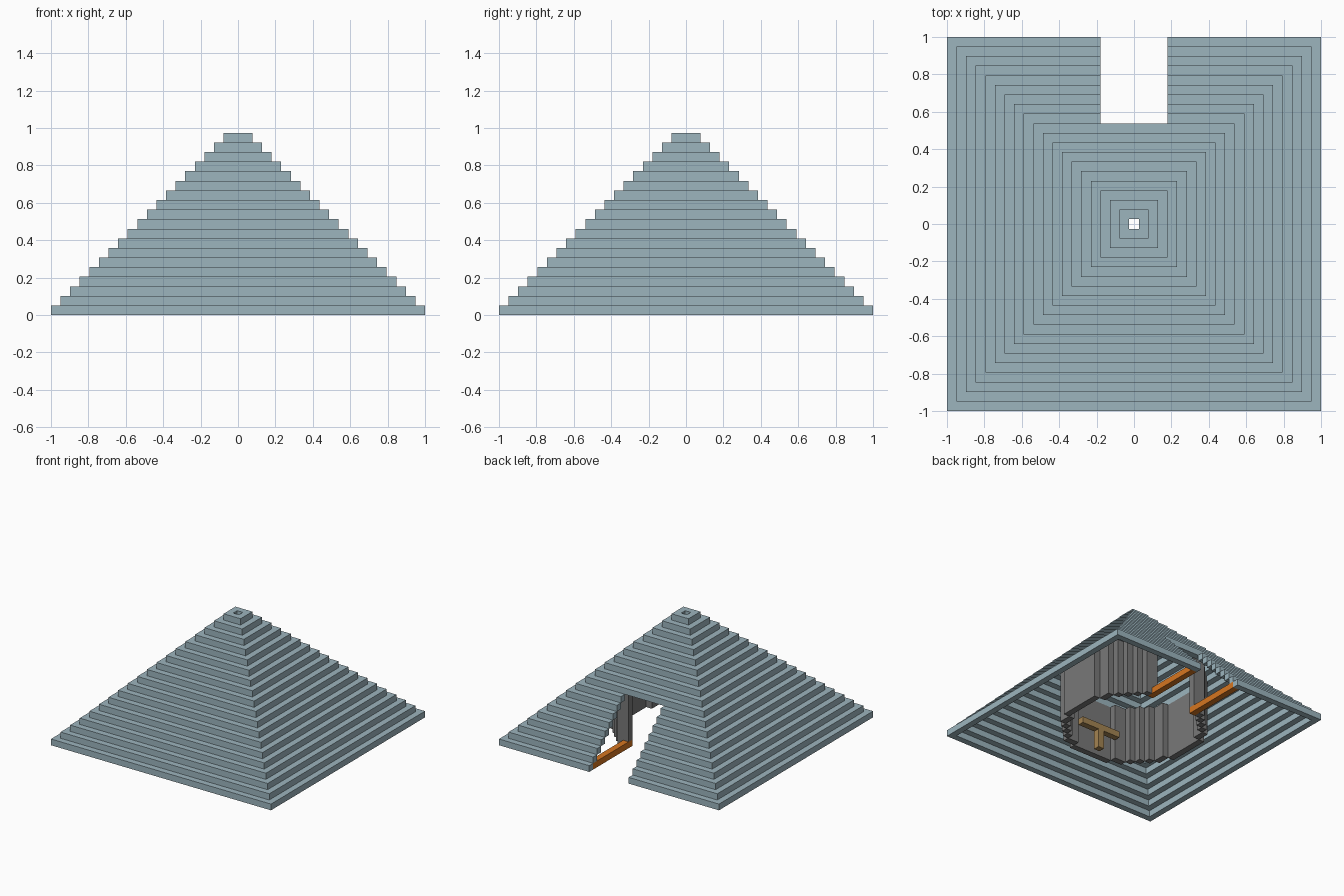
import bpy
import bmesh
import math

cube = bpy.data.objects.get("Cube")
if cube:
    bpy.data.objects.remove(cube, do_unlink=True)

U = 2 / 39          # one block
STEPS = 19          # number of terraces
DOOR = 3.5          # half width of the passage, in blocks
DOOR_STEPS = 9      # terraces cut by the passage
RADIUS = 10         # round chamber radius, in blocks


def material(name, rgb):
    m = bpy.data.materials.new(name)
    m.use_nodes = True
    m.diffuse_color = (*rgb, 1)
    bsdf = next(n for n in m.node_tree.nodes if n.type == 'BSDF_PRINCIPLED')
    bsdf.inputs["Base Color"].default_value = (*rgb, 1)
    return m


stone = material("pale blue stone", (0.335, 0.46, 0.515))
grey = material("grey stone", (0.19, 0.19, 0.19))
orange = material("orange", (0.67, 0.18, 0.015))
wood = material("tan wood", (0.37, 0.23, 0.085))


def finish(name, bm, mat):
    bmesh.ops.scale(bm, vec=(U, U, U), verts=bm.verts)
    mesh = bpy.data.meshes.new(name)
    bm.to_mesh(mesh)
    bm.free()
    mesh.materials.append(mat)
    obj = bpy.data.objects.new(name, mesh)
    bpy.context.collection.objects.link(obj)
    return obj


def band(name, outer, inner, z0, z1, mat, closed):
    """Solid strip between two matching outlines, from z0 to z1."""
    bm = bmesh.new()
    loops = [[bm.verts.new((x, y, z)) for x, y in path]
             for path, z in ((outer, z0), (outer, z1), (inner, z1), (inner, z0))]
    sections = list(zip(*loops))
    n = len(sections)
    for i in range(n if closed else n - 1):
        a, b = sections[i], sections[(i + 1) % n]
        for k in range(4):
            j = (k + 1) % 4
            bm.faces.new((a[k], b[k], b[j], a[j]))
    if not closed:
        bm.faces.new(sections[0])
        bm.faces.new(sections[-1][::-1])
    bmesh.ops.recalc_face_normals(bm, faces=bm.faces)
    return finish(name, bm, mat)


def box(name, x0, x1, y0, y1, z0, z1, mat):
    bm = bmesh.new()
    bmesh.ops.create_cube(bm, size=1)
    bmesh.ops.scale(bm, vec=(x1 - x0, y1 - y0, z1 - z0), verts=bm.verts)
    bmesh.ops.translate(bm, vec=((x0 + x1) / 2, (y0 + y1) / 2, (z0 + z1) / 2),
                        verts=bm.verts)
    return finish(name, bm, mat)


def block_wall(name, cells, z0, z1, mat):
    """Columns on grid cells, with faces only where the wall is exposed."""
    bm = bmesh.new()

    def quad(*pts):
        bm.faces.new([bm.verts.new(p) for p in pts])

    for cx, cy in sorted(cells):
        c = [(cx + sx / 2, cy + sy / 2)
             for sx, sy in ((-1, -1), (1, -1), (1, 1), (-1, 1))]
        quad(*[(x, y, z1) for x, y in c])
        quad(*[(x, y, z0) for x, y in reversed(c)])
        for k, (dx, dy) in enumerate(((0, -1), (1, 0), (0, 1), (-1, 0))):
            if (cx + dx, cy + dy) not in cells:
                p, q = c[k], c[(k + 1) % 4]
                quad((*p, z0), (*q, z0), (*q, z1), (*p, z1))
    return finish(name, bm, mat)


# Terraces: hollow square rings, the lower ones open at the back
def outline(h, is_open):
    corners = [(h, h), (h, -h), (-h, -h), (-h, h)]
    return [(DOOR, h), *corners, (-DOOR, h)] if is_open else corners


for i in range(STEPS):
    half = STEPS + 0.5 - i
    cut = i < DOOR_STEPS
    band(f"terrace_{i + 1}", outline(half, cut), outline(half - 1, cut),
         i, i + 1, stone, not cut)

# Round chamber wall, with a doorway at the back
ring = set()
for a in range(-RADIUS, RADIUS + 1):
    b = round(math.sqrt(RADIUS ** 2 - a * a))
    if abs(a) <= b:
        ring |= {(a, b), (a, -b), (b, a), (-b, a)}
ring = {(x, y) for x, y in ring if not (y > 0 and abs(x) < DOOR)}
sill = {(4, 9), (-4, 9)}
block_wall("chamber_wall", ring, 1, DOOR_STEPS, grey)
block_wall("chamber_wall_base", ring - sill, 0, 1, grey)

# Orange kerbs along both sides of the passage
for side, s in (("left", 1), ("right", -1)):
    x0, x1 = sorted((s * DOOR, s * (DOOR + 1)))
    box(f"passage_kerb_{side}", x0, x1, 8.5, 18.5, 0, 1, orange)

# Wooden table opposite the doorway
box("table_leg", -0.5, 0.5, -8.5, -7.5, 0, 3, wood)
box("table_top", -DOOR, DOOR, -8.5, -7.5, 3, 4, wood)
